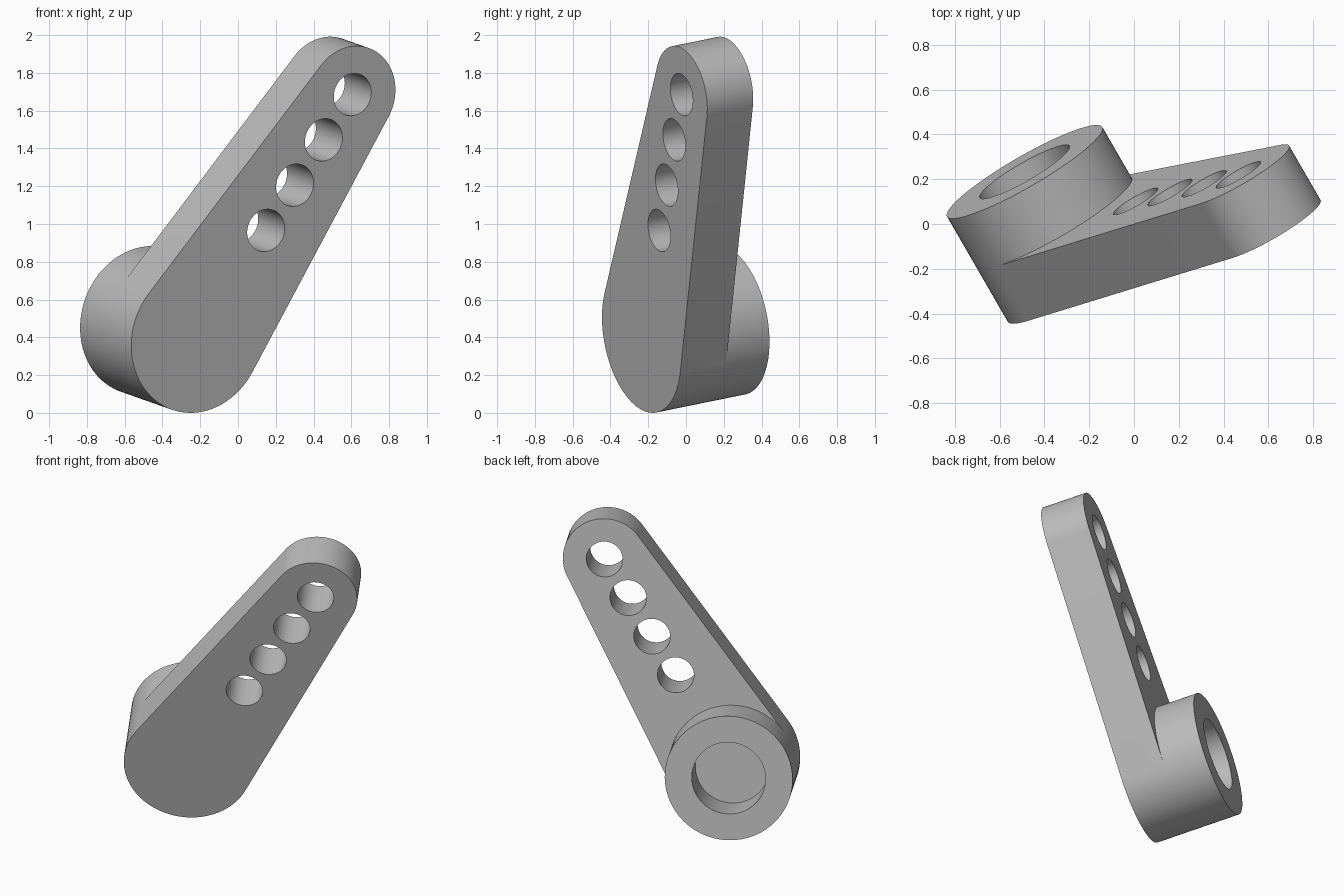
import bpy, bmesh
from math import radians, pi, acos, cos, sin
from mathutils import Matrix

if "Cube" in bpy.data.objects:
    bpy.data.objects.remove(bpy.data.objects["Cube"])

HUB_R, TIP_R, ARM_L = 0.4, 0.261, 1.546    # end radii and centre distance
PLATE_T, HUB_D = 0.285, 0.55               # plate thickness, full hub depth
HOLE_R, PITCH, BORE_R = 0.114, 0.287, 0.231
SEG = 96

grey = bpy.data.materials.new("grey")
grey.use_nodes = True
COLOUR = (0.5, 0.5, 0.5, 1)
grey.diffuse_color = COLOUR
grey.node_tree.nodes["Principled BSDF"].inputs["Base Color"].default_value = COLOUR


def arc(cx, r, a0, a1, n):
    return [(cx + r * cos(a0 + (a1 - a0) * i / n), r * sin(a0 + (a1 - a0) * i / n))
            for i in range(n + 1)]


def prism(name, outline, z0, z1):
    """Extrude a closed outline from z0 up to z1."""
    bm = bmesh.new()
    face = bm.faces.new([bm.verts.new((x, y, z0)) for x, y in outline])
    top = bmesh.ops.extrude_face_region(bm, geom=[face])["geom"]
    verts = [g for g in top if isinstance(g, bmesh.types.BMVert)]
    bmesh.ops.translate(bm, verts=verts, vec=(0, 0, z1 - z0))
    bmesh.ops.recalc_face_normals(bm, faces=bm.faces)
    mesh = bpy.data.meshes.new(name)
    bm.to_mesh(mesh)
    bm.free()
    mesh.materials.append(grey)
    obj = bpy.data.objects.new(name, mesh)
    bpy.context.collection.objects.link(obj)
    return obj


def disc(name, x, r, z0, z1):
    return prism(name, arc(x, r, 0, 2 * pi, SEG)[:-1], z0, z1)


def combine(target, other, operation):
    mod = target.modifiers.new(operation, "BOOLEAN")
    mod.operation, mod.object, mod.solver = operation, other, "EXACT"
    bpy.context.view_layer.objects.active = target
    bpy.ops.object.modifier_apply(modifier=mod.name)
    bpy.data.objects.remove(other)


# Tapered arm: two end arcs joined by their common tangents
tangent = acos((HUB_R - TIP_R) / ARM_L)
outline = (arc(ARM_L, TIP_R, -tangent, tangent, SEG // 2)
           + arc(0, HUB_R, tangent, 2 * pi - tangent, SEG // 2))
arm = prism("lever_arm", outline, -PLATE_T, 0)

# Hub on the back, using the same rounding as the arm's wide end
hub_outline = (arc(0, HUB_R, tangent, 2 * pi - tangent, SEG // 2)
               + arc(0, HUB_R, -tangent, tangent, SEG // 2)[1:-1])
combine(arm, prism("hub", hub_outline, -HUB_D, -PLATE_T / 2), "UNION")

# Blind bore in the hub and four through holes along the arm
combine(arm, disc("bore_cutter", 0, BORE_R, -HUB_D - 0.1, -PLATE_T), "DIFFERENCE")
for i in range(4):
    combine(arm, disc("hole_cutter", ARM_L - i * PITCH, HOLE_R, -PLATE_T - 0.1, 0.1),
            "DIFFERENCE")

# Lean the lever into its pose
arm.data.transform(Matrix.Translation((-0.217, -0.236, 0.394))
                   @ Matrix.Rotation(radians(30), 4, "Z")
                   @ Matrix.Rotation(radians(100), 4, "X")
                   @ Matrix.Rotation(radians(58), 4, "Z"))
arm.select_set(True)
bpy.context.view_layer.objects.active = arm
bpy.ops.object.shade_smooth_by_angle(angle=radians(30))
